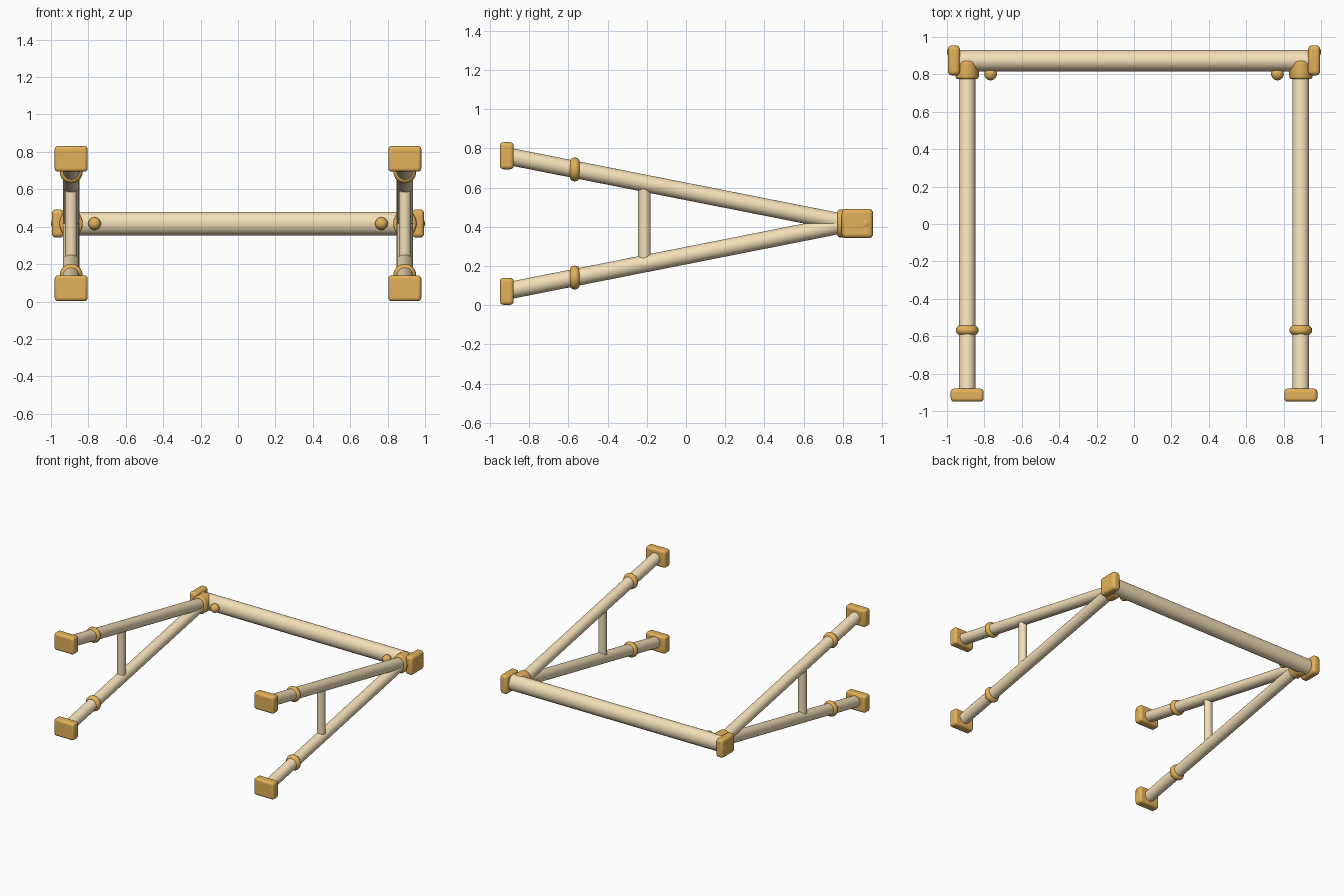
import bpy
from mathutils import Vector

if "Cube" in bpy.data.objects:
    bpy.data.objects.remove(bpy.data.objects["Cube"])


def material(name, color):
    m = bpy.data.materials.new(name)
    m.diffuse_color = color
    m.use_nodes = True
    m.node_tree.nodes["Principled BSDF"].inputs["Base Color"].default_value = m.diffuse_color
    return m


WOOD = material("pale_wood", (0.90, 0.74, 0.48, 1))
ORANGE = material("orange_plastic", (0.77, 0.44, 0.10, 1))


def finish(name, mat, bevel=0):
    o = bpy.context.object
    o.name = name
    o.data.materials.append(mat)
    bpy.ops.object.transform_apply(location=False, rotation=True, scale=True)
    if bevel:
        b = o.modifiers.new("rounding", "BEVEL")
        b.width, b.segments = bevel, 4
        b.limit_method = "ANGLE"
    bpy.ops.object.shade_smooth_by_angle()
    return o


def rod(name, a, b, r, mat, stretch=1, bevel=0):
    a, b = Vector(a), Vector(b)
    bpy.ops.mesh.primitive_cylinder_add(vertices=40, radius=r, depth=(b - a).length,
                                        location=(a + b) / 2)
    o = bpy.context.object
    o.rotation_euler = (b - a).to_track_quat("Z", "Y").to_euler()
    bpy.ops.object.transform_apply(location=False, rotation=True, scale=True)
    o.scale.z = stretch
    return finish(name, mat, bevel)


def block(name, loc, size, bevel):
    bpy.ops.mesh.primitive_cube_add(size=1, location=loc)
    bpy.context.object.scale = size
    return finish(name, ORANGE, bevel)


def ball(name, loc, r):
    bpy.ops.mesh.primitive_uv_sphere_add(segments=32, ring_count=16, radius=r, location=loc)
    return finish(name, ORANGE)


MID = 0.417     # height of the crossbar axis
SLOPE = 0.1975  # rise of each arm per unit of length

# Rear crossbar, slightly oval
rod("crossbar", (-0.95, 0.873, MID), (0.95, 0.873, MID), 0.057, WOOD, stretch=1.1)

for side, s in (("left", -1), ("right", 1)):
    x = 0.892 * s
    # Corner joint, end cap and pegs
    rod(f"{side}_joint", (x, 0.774, MID), (x, 0.872, MID), 0.062, ORANGE, 1.17, 0.014)
    block(f"{side}_end_cap", (0.963 * s, 0.875, MID), (0.065, 0.16, 0.15), 0.022)
    ball(f"{side}_cap_peg", (0.967 * s, 0.92, MID), 0.033)
    ball(f"{side}_inner_peg", (0.767 * s, 0.802, MID), 0.034)
    # Upright strut between the arms
    rod(f"{side}_strut", (x, -0.212, MID - 0.2), (x, -0.212, MID + 0.2), 0.032, WOOD)

    for level, t in (("lower", -1), ("upper", 1)):
        def on_arm(y):
            return (x, y, MID + t * SLOPE * (0.83 - y))
        # Sloping arm, its collar and its front pad
        rod(f"{side}_{level}_arm", on_arm(-0.91), on_arm(0.83), 0.044, WOOD)
        bpy.ops.mesh.primitive_torus_add(major_segments=40, minor_segments=16,
                                         major_radius=0.035, minor_radius=0.026,
                                         location=on_arm(-0.568),
                                         rotation=(1.5708, 0, 0))
        finish(f"{side}_{level}_collar", ORANGE)
        block(f"{side}_{level}_pad", (x, -0.915, MID + t * 0.346),
              (0.176, 0.07, 0.138), 0.018)
